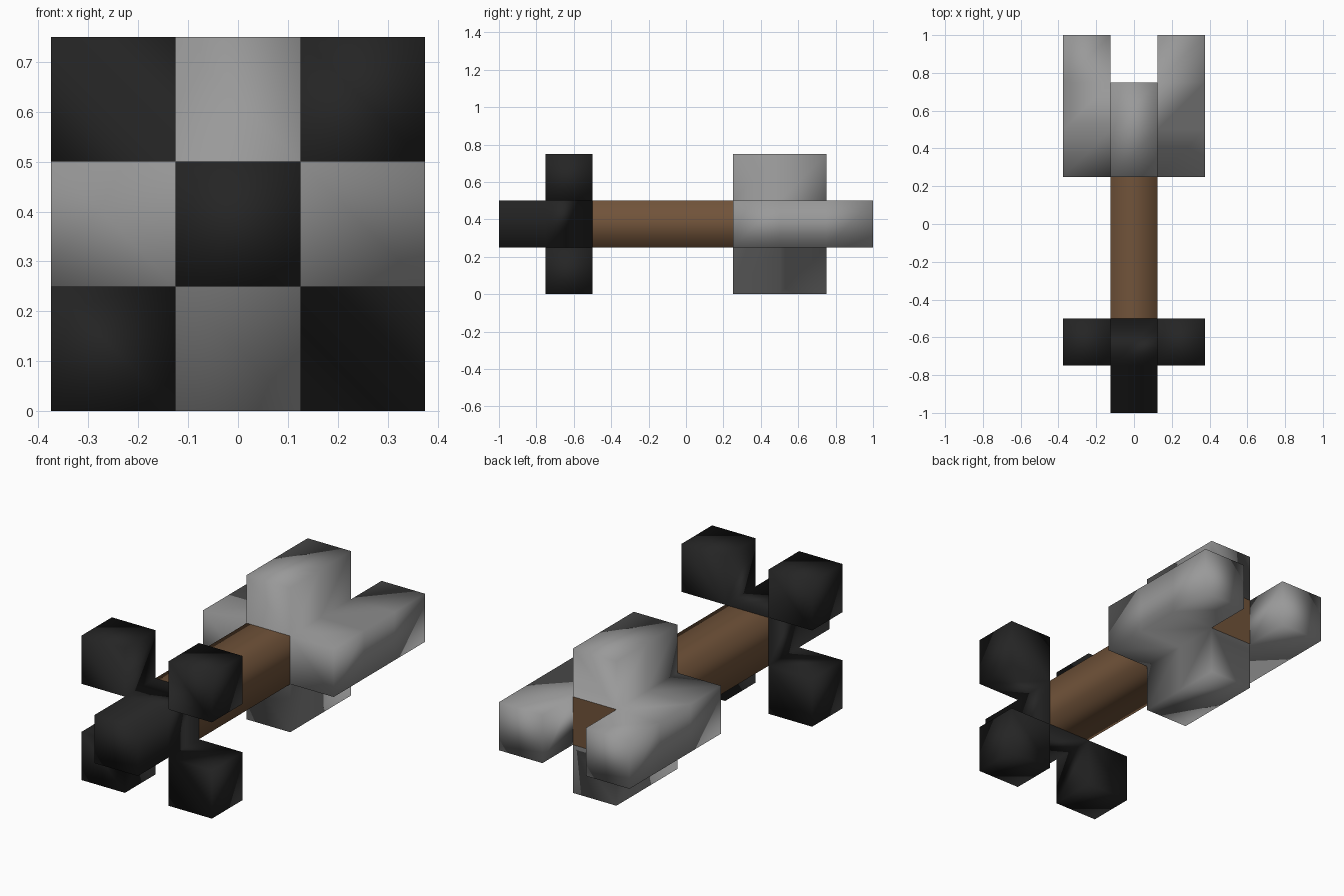
import bpy, bmesh
from mathutils import Vector

if "Cube" in bpy.data.objects:
    bpy.data.objects.remove(bpy.data.objects["Cube"])

U = 0.25  # size of one block


def material(name, rgb):
    m = bpy.data.materials.new(name)
    m.diffuse_color = (*rgb, 1.0)
    m.use_nodes = True
    m.node_tree.nodes["Principled BSDF"].inputs["Base Color"].default_value = m.diffuse_color
    return m


def block(x, y, z):
    """Cells covered by half-open ranges on the block grid."""
    return {(i, j, k) for i in range(*x) for j in range(*y) for k in range(*z)}


# Head: four arms around the shaft, the side arms reach further back
head = block((0, 1), (5, 7), (0, 1)) | block((0, 1), (5, 7), (2, 3))
for side in (-1, 1):
    head |= block((side, side + 1), (5, 8), (1, 2))

# Shaft: runs through the middle of the head
shaft = block((0, 1), (2, 7), (1, 2))

# Tail: end rod with four corner cubes
tail = block((0, 1), (0, 2), (1, 2))
for side in (-1, 1):
    for k in (0, 2):
        tail |= block((side, side + 1), (1, 2), (k, k + 1))

occupied = head | shaft | tail


def build(name, cells, mat):
    """Skin the exposed sides of the cells with shared corners."""
    bm = bmesh.new()
    verts = {}

    def corner(p):
        key = tuple(p)
        if key not in verts:
            verts[key] = bm.verts.new(((p[0] - 0.5) * U, p[1] * U - 1, p[2] * U))
        return verts[key]

    for cell in sorted(cells):
        for axis in range(3):
            for step in (0, 1):
                near = list(cell)
                near[axis] += 1 if step else -1
                if tuple(near) in occupied:
                    continue
                a, b = (axis + 1) % 3, (axis + 2) % 3
                ring = [(0, 0), (1, 0), (1, 1), (0, 1)]
                face = []
                for da, db in (ring if step else ring[::-1]):
                    p = list(cell)
                    p[axis] += step
                    p[a] += da
                    p[b] += db
                    face.append(corner(p))
                bm.faces.new(face).smooth = True
    mesh = bpy.data.meshes.new(name)
    bm.to_mesh(mesh)
    bm.free()
    mesh.materials.append(mat)
    bpy.context.collection.objects.link(bpy.data.objects.new(name, mesh))


build("head", head, material("stone grey", (0.32, 0.32, 0.32)))
build("shaft", shaft, material("wood brown", (0.165, 0.087, 0.042)))
build("tail", tail, material("black", (0.018, 0.018, 0.018)))
